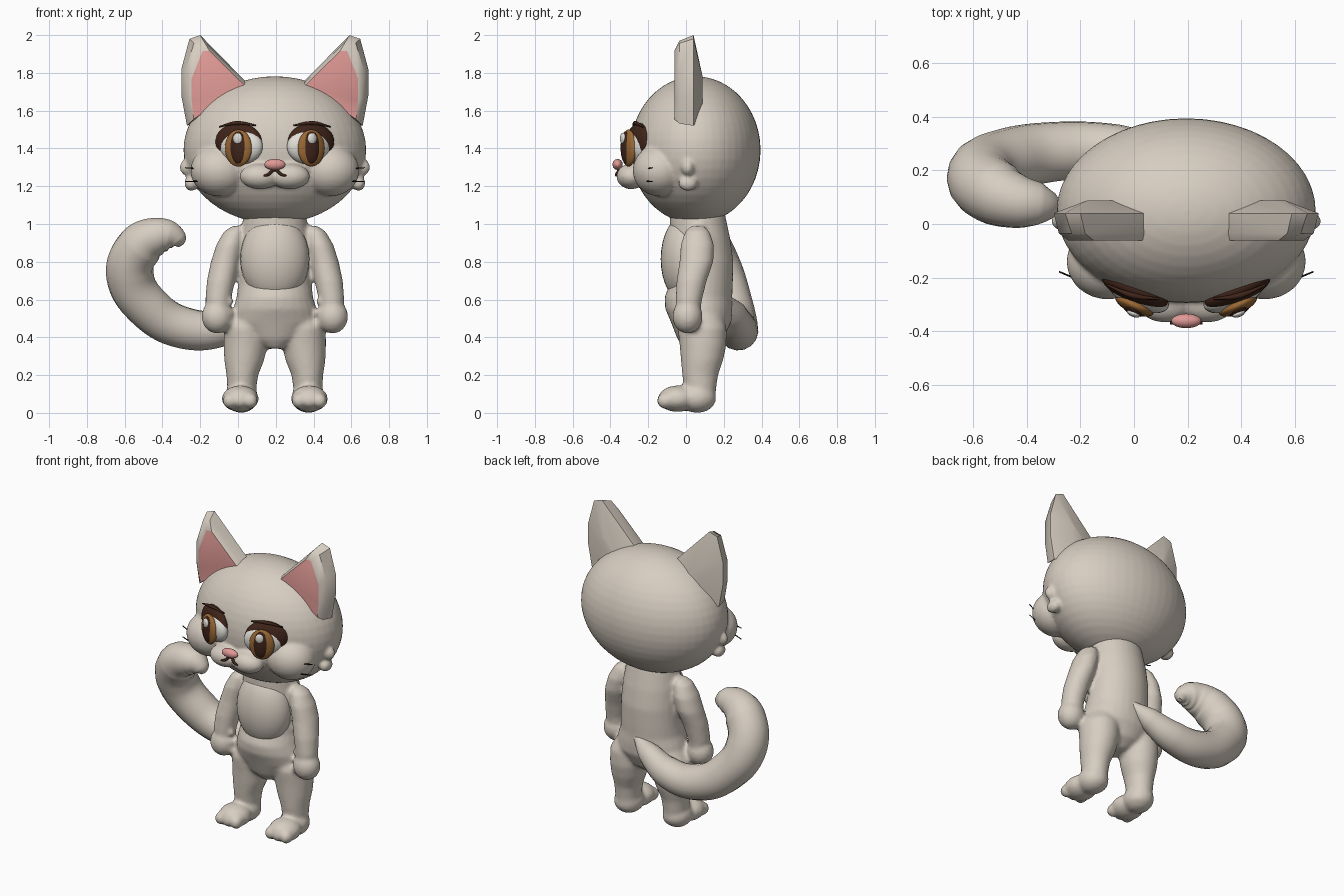
import bpy, bmesh, math

if "Cube" in bpy.data.objects:
    bpy.data.objects.remove(bpy.data.objects["Cube"])

CX = 0.195  # the body stands off centre because of the tail


def material(name, rgb):
    m = bpy.data.materials.new(name)
    m.use_nodes = True
    m.diffuse_color = (*rgb, 1)
    m.node_tree.nodes["Principled BSDF"].inputs["Base Color"].default_value = (*rgb, 1)
    return m


FUR = material("warm grey fur", (0.68, 0.615, 0.535))
PINK = material("soft pink", (0.74, 0.32, 0.30))
DARK = material("dark brown", (0.05, 0.018, 0.01))
AMBER = material("amber brown", (0.32, 0.14, 0.035))
WHITE = material("eye white", (0.75, 0.73, 0.68))
BLACK = material("whisker black", (0.01, 0.01, 0.01))


def select(*objects):
    bpy.ops.object.select_all(action='DESELECT')
    for ob in objects:
        ob.select_set(True)
    bpy.context.view_layer.objects.active = objects[0]


def make(name, bm, mat):
    bmesh.ops.recalc_face_normals(bm, faces=bm.faces)
    me = bpy.data.meshes.new(name)
    bm.to_mesh(me)
    bm.free()
    me.materials.append(mat)
    me.shade_smooth()
    ob = bpy.data.objects.new(name, me)
    bpy.context.collection.objects.link(ob)
    return ob


def ball(name, loc, size, mat=FUR, turn=0, seg=32):
    bm = bmesh.new()
    bmesh.ops.create_uvsphere(bm, u_segments=seg, v_segments=seg // 2, radius=1)
    bmesh.ops.scale(bm, vec=size, verts=bm.verts)
    ob = make(name, bm, mat)
    ob.location = (CX + loc[0], loc[1], loc[2])
    ob.rotation_euler.z = turn
    return ob


def bridge(bm, loops):
    for a, b in zip(loops, loops[1:]):
        for i in range(len(a)):
            j = (i + 1) % len(a)
            bm.faces.new((a[i], a[j], b[j], b[i]))
    return bm.faces.new(loops[0]), bm.faces.new(loops[-1])


def loft(name, rings, seg=28):
    """Stack of horizontal ellipses: x, y, z, x radius, y radius."""
    bm = bmesh.new()
    angles = [math.tau * i / seg for i in range(seg)]
    bridge(bm, [[bm.verts.new((CX + x + rx * math.cos(a), y + ry * math.sin(a), z)) for a in angles]
                for x, y, z, rx, ry in rings])
    return make(name, bm, FUR)


def tube(name, points, mat, res=3):
    """Smooth tube through x, y, z, radius points."""
    cu = bpy.data.curves.new(name, 'CURVE')
    cu.dimensions = '3D'
    cu.bevel_depth = 1
    cu.bevel_resolution = res
    cu.use_fill_caps = True
    sp = cu.splines.new('BEZIER')
    sp.bezier_points.add(len(points) - 1)
    for p, (x, y, z, r) in zip(sp.bezier_points, points):
        p.co = (CX + x, y, z)
        p.radius = r
        p.handle_left_type = p.handle_right_type = 'AUTO'
    cu.materials.append(mat)
    ob = bpy.data.objects.new(name, cu)
    bpy.context.collection.objects.link(ob)
    select(ob)
    bpy.ops.object.convert(target='MESH')
    bpy.context.object.data.shade_smooth()


def fuse(parts, voxel, rounds):
    """Melt overlapping forms into one soft skin."""
    select(*parts)
    bpy.ops.object.join()
    remesh = parts[0].modifiers.new("fuse", 'REMESH')
    remesh.mode = 'VOXEL'
    remesh.voxel_size = voxel
    remesh.use_smooth_shade = True
    soft = parts[0].modifiers.new("soften", 'SMOOTH')
    soft.factor = 0.5
    soft.iterations = rounds


def ear(name, s):
    # matching corners: pink inside, widest outline and narrow back
    inner = [(.43, 1.555), (.44, 1.65), (.44, 1.77), (.383, 1.915), (.345, 1.915), (.162, 1.735)]
    outer = [(.465, 1.52), (.495, 1.68), (.495, 1.82), (.452, 1.98), (.395, 2.0), (.15, 1.75)]
    back = [(.35, 1.56), (.37, 1.64), (.36, 1.71), (.37, 1.78), (.34, 1.78), (.25, 1.68)]
    rim = [(a + (c - a) * .65, b + (d - b) * .65) for (a, b), (c, d) in zip(inner, outer)]
    bm = bmesh.new()
    loops = [[bm.verts.new((CX + s * u, y, z)) for u, z in outline]
             for outline, y in ((inner, -.062), (rim, -.035), (outer, .04), (back, .088))]
    bridge(bm, loops)[0].material_index = 1
    ob = make(name, bm, FUR)
    ob.data.materials.append(PINK)
    select(ob)
    bpy.ops.object.shade_smooth_by_angle(angle=math.radians(42))


# Body: torso, legs and arms
parts = [loft("body", [
    (0, .06, .34, .05, .07), (0, .075, .39, .15, .12), (0, .08, .48, .235, .16),
    (0, .068, .55, .222, .178), (0, .065, .61, .203, .18), (0, .08, .68, .195, .168),
    (0, .083, .8, .19, .168), (0, .075, .92, .183, .16), (0, .06, 1.06, .165, .145)])]
for s in (1, -1):
    parts.append(loft("leg", [
        (s * .17, .07, .04, .075, .08), (s * .175, .075, .13, .077, .085),
        (s * .172, .075, .2, .084, .095), (s * .162, .085, .28, .106, .112),
        (s * .155, .09, .36, .116, .124), (s * .15, .085, .45, .12, .13),
        (s * .13, .08, .54, .085, .1)]))
    parts.append(ball("heel", (s * .178, .06, .08), (.09, .1, .08)))
    parts.append(ball("foot", (s * .183, -.045, .075), (.098, .103, .07)))
    for t in (-.055, 0, .055):
        parts.append(ball("toe", (s * .183 + t, -.108, .064), (.038, .047, .042)))
    parts.append(loft("arm", [
        (s * .3, .012, .5, .06, .06), (s * .3, .015, .6, .068, .07),
        (s * .285, .03, .7, .075, .08), (s * .262, .055, .8, .077, .09),
        (s * .238, .06, .89, .072, .088), (s * .215, .06, .96, .055, .065),
        (s * .2, .06, .99, .025, .035)]))
    parts.append(ball("hand", (s * .305, .008, .51), (.083, .08, .09)))
    for z in (.475, .53, .59):
        parts.append(ball("finger", (s * .235, -.01, z), (.018, .022, .02)))
fuse(parts, 0.012, 6)

ball("belly_patch", (0, 0, .815), (.183, .134, .235))

# Tail curling up at the right side
tube("tail", [
    (.03, .215, .615, .015), (-.1, .25, .53, .07), (-.26, .275, .455, .097),
    (-.46, .273, .445, .11), (-.66, .24, .55, .12), (-.768, .178, .74, .126),
    (-.71, .115, .885, .122), (-.63, .085, .933, .102), (-.555, .075, .935, .082),
    (-.51, .07, .91, .052), (-.495, .07, .885, .015)], FUR, 6)

# Head with cheeks, muzzle and cheek tufts melted together
parts = [ball("head", (0, .05, 1.392), (.484, .345, .39), seg=48)]
for s in (1, -1):
    parts.append(ball("muzzle", (s * .078, -.29, 1.252), (.108, .078, .068)))
    parts.append(ball("cheek", (s * .292, -.14, 1.283), (.155, .142, .137)))
    parts.append(ball("lower_tuft", (s * .443, .01, 1.215), (.036, .05, .04)))
    parts.append(ball("upper_tuft", (s * .462, .01, 1.3), (.042, .034, .045)))
fuse(parts, 0.01, 6)

ball("nose", (0, -.362, 1.315), (.056, .027, .029), PINK)
tube("mouth", [(-.06, -.37, 1.255, .005), (-.035, -.368, 1.262, .008), (0, -.352, 1.287, .009),
               (.035, -.368, 1.262, .008), (.06, -.37, 1.255, .005)], DARK)

for s, side in ((1, "left"), (-1, "right")):
    ear(side + "_ear", s)

    # Eyes: layered discs turned outwards
    turn = s * math.radians(24)
    ball(side + "_eyelid", (s * .192, -.246, 1.432), (.134, .05, .102), DARK, turn)
    ball(side + "_eyeball", (s * .178, -.262, 1.41), (.122, .056, .094), WHITE, turn)
    ball(side + "_iris", (s * .193, -.304, 1.402), (.077, .03, .098), AMBER, turn)
    ball(side + "_pupil", (s * .195, -.319, 1.405), (.046, .022, .085), DARK, turn)
    ball(side + "_glint", (s * .197, -.334, 1.452), (.026, .013, .031), WHITE, turn, 16)
    tube(side + "_brow", [(s * .295, -.228, 1.515, .004), (s * .2, -.267, 1.535, .011),
                          (s * .1, -.28, 1.522, .004)], DARK)
    for z, drop in ((1.29, .008), (1.226, 0)):
        tube(side + "_whisker", [(s * .37, -.222, z, .004), (s * .475, -.178, z + drop, .003)], BLACK, 1)
